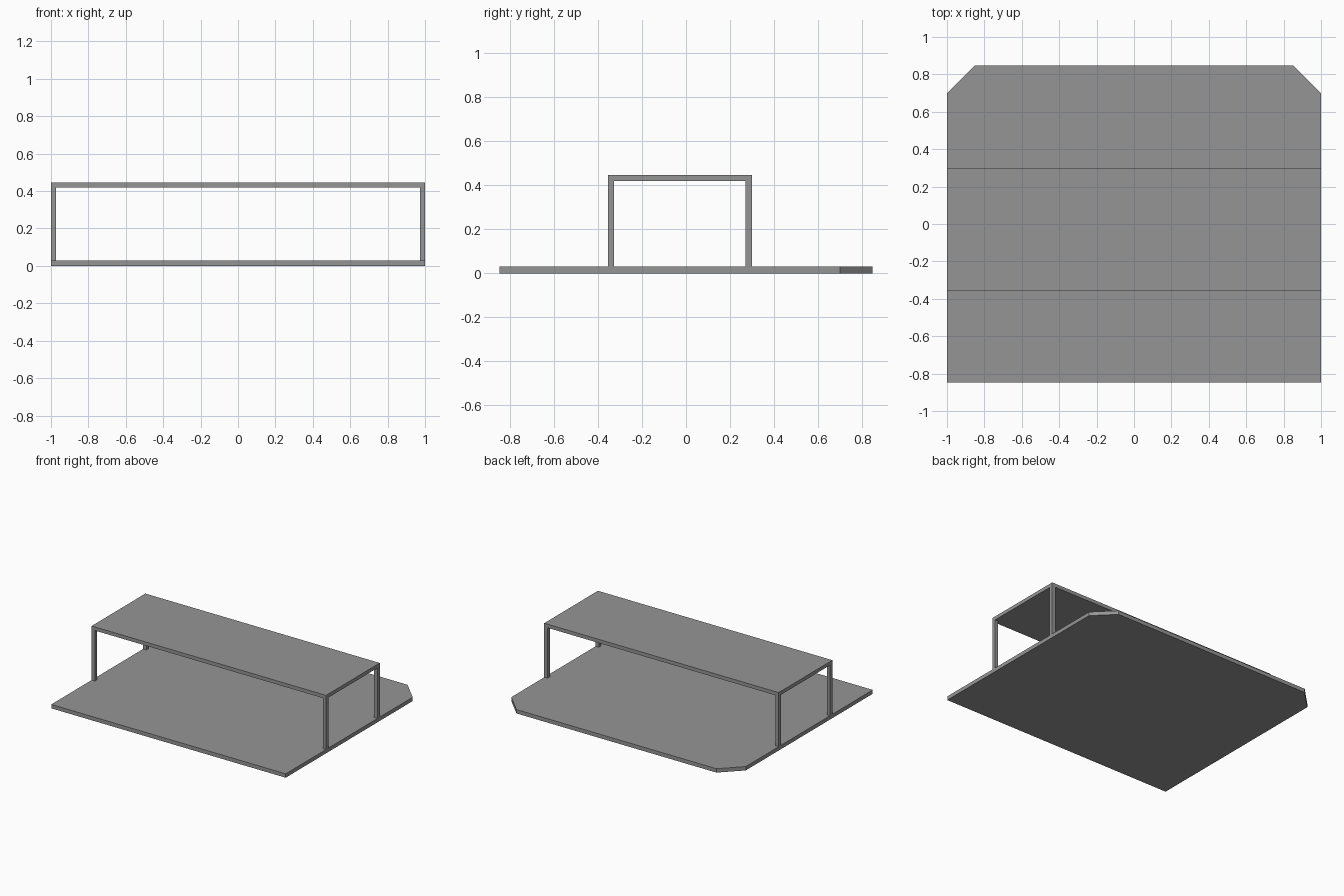
import bpy, bmesh

if "Cube" in bpy.data.objects:
    bpy.data.objects.remove(bpy.data.objects["Cube"])

grey = bpy.data.materials.new("grey")
grey.diffuse_color = (0.3, 0.3, 0.3, 1)
grey.use_nodes = True
grey.node_tree.nodes["Principled BSDF"].inputs["Base Color"].default_value = grey.diffuse_color


def slab(name, outline, z0, z1):
    """Extrude a flat outline from z0 up to z1."""
    bm = bmesh.new()
    face = bm.faces.new([bm.verts.new((x, y, z0)) for x, y in outline])
    top = bmesh.ops.extrude_face_region(bm, geom=[face])
    verts = [v for v in top["geom"] if isinstance(v, bmesh.types.BMVert)]
    bmesh.ops.translate(bm, verts=verts, vec=(0, 0, z1 - z0))
    bmesh.ops.recalc_face_normals(bm, faces=bm.faces)
    mesh = bpy.data.meshes.new(name)
    bm.to_mesh(mesh)
    bm.free()
    mesh.materials.append(grey)
    obj = bpy.data.objects.new(name, mesh)
    bpy.context.collection.objects.link(obj)
    return obj


def rect(x0, x1, y0, y1):
    return [(x0, y0), (x1, y0), (x1, y1), (x0, y1)]


HALF_DEPTH, CUT, BASE = 0.847, 0.147, 0.03
FRONT, BACK, TOP, THICK, POST = -0.355, 0.299, 0.447, 0.028, 0.028

# Base board with the two back corners cut off
slab("base_board", [(-1, -HALF_DEPTH), (1, -HALF_DEPTH), (1, HALF_DEPTH - CUT),
                    (1 - CUT, HALF_DEPTH), (CUT - 1, HALF_DEPTH),
                    (-1, HALF_DEPTH - CUT)], 0, BASE)

# Raised shelf
slab("shelf", rect(-1, 1, FRONT, BACK), TOP - THICK, TOP)

# Square legs at the shelf corners
for side, x in (("left", -1), ("right", 1 - POST)):
    for end, y in (("front", FRONT), ("back", BACK - POST)):
        slab(f"{end}_{side}_leg", rect(x, x + POST, y, y + POST), BASE, TOP - THICK)
